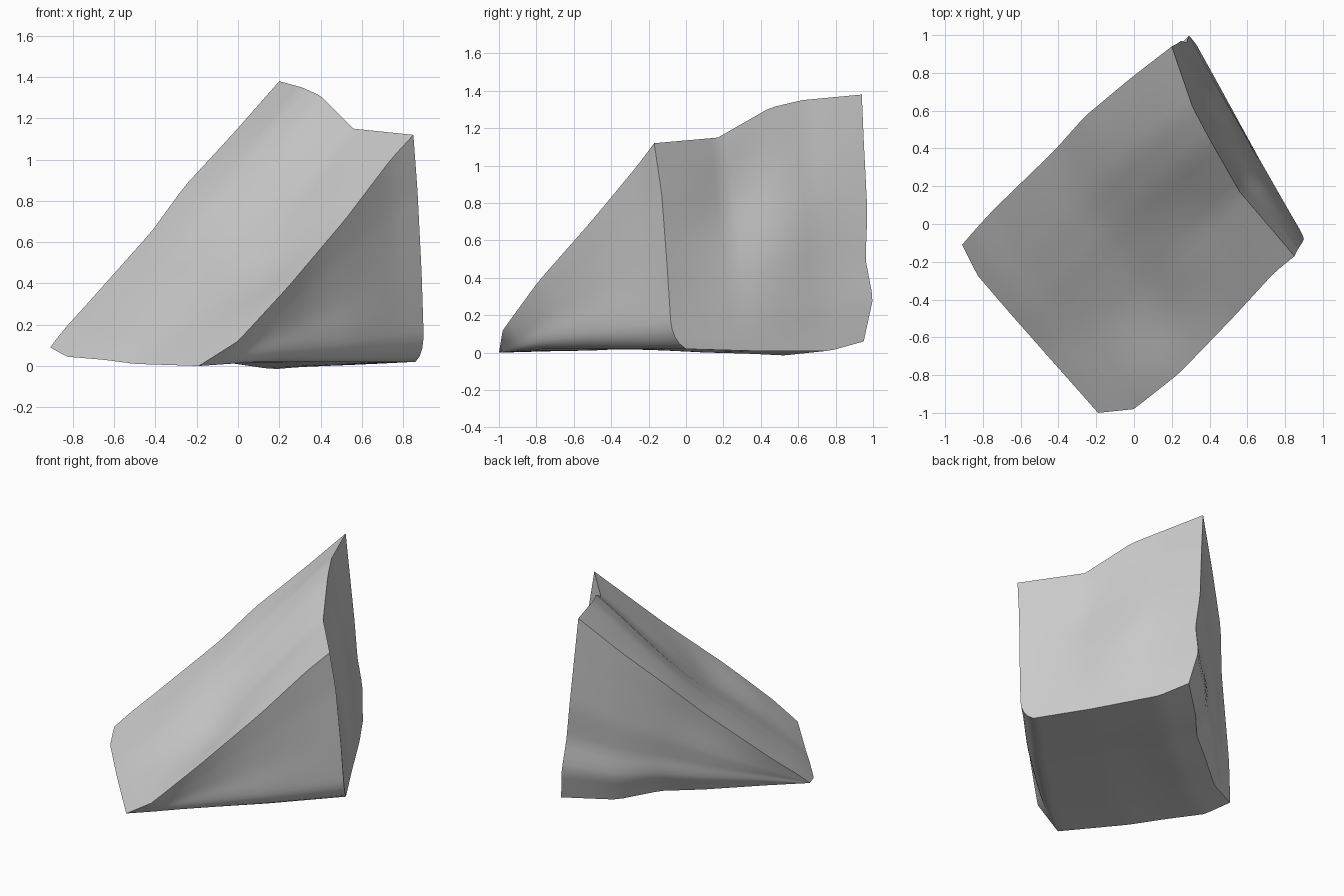
import bpy, bmesh, math
from mathutils import Vector

cube = bpy.data.objects.get("Cube")
if cube:
    bpy.data.objects.remove(cube)

STEPS = 24


def edge(*points):
    """Resample a hand-placed edge line at even spacing."""
    pts = [Vector(p) for p in points]
    lengths = [(b - a).length for a, b in zip(pts, pts[1:])]
    total = sum(lengths)
    result = []
    for i in range(STEPS + 1):
        d = total * i / STEPS
        k = 0
        while k < len(lengths) - 1 and d > lengths[k]:
            d -= lengths[k]
            k += 1
        result.append(pts[k].lerp(pts[k + 1], min(d / lengths[k], 1)))
    return result


# Shared corners of the wedge
toe_right = (-.19, -1, 0)
toe_left = (-.91, -.11, .09)
peak_right = (.85, -.17, 1.12)
peak_left = (.2, .94, 1.38)
heel_right = (.86, 0, .02)
heel_left = (.33, .95, .06)

# Edge lines between the corners
toe = edge(toe_right, (-.5, -.65, .01), (-.65, -.48, .03), (-.83, -.27, .045), toe_left)
ridge = edge(peak_right, (.56, .17, 1.15), (.4, .45, 1.31), (.31, .62, 1.35), peak_left)
slope_right = edge(toe_right, (0, -.98, .12), (.24, -.79, .38), (.52, -.5, .71),
                   (.74, -.26, 1), peak_right)
slope_left = edge(toe_left, (-.85, -.04, .17), (-.75, .07, .28), (-.42, .39, .65),
                  (-.26, .57, .87), (-.02, .77, 1.13), peak_left)
corner_right = edge(heel_right, (.89, -.05, .06), (.9, -.08, .14), (.89, -.1, .45),
                    (.87, -.13, .85), peak_right)
corner_left = edge(heel_left, (.29, 1, .29), (.28, .96, .5), (.25, .97, .75),
                   (.22, .95, 1.14), peak_left)
back_base = edge(heel_right, (.66, .35, .01), (.43, .77, .01), heel_left)
left_base = edge(toe_left, (-.65, .04, .06), (-.35, .3, .05), (-.13, .48, .05),
                 (.06, .7, .02), heel_left)
front_base = edge(toe_right, (.1, -.76, .02), (.5, -.38, .02), heel_right)
toe_right_point = [Vector(toe_right)] * (STEPS + 1)
toe_left_point = [Vector(toe_left)] * (STEPS + 1)

bm = bmesh.new()


def patch(low, high, start, end, push, bumps):
    """Fill four edge lines with a surface, with soft bumps (u, v, size, height)."""
    n = STEPS
    direction = Vector(push)
    grid = []
    for j in range(n + 1):
        v = j / n
        row = []
        for i in range(n + 1):
            u = i / n
            p = low[i].lerp(high[i], v) + start[j].lerp(end[j], u)
            p -= low[0].lerp(low[n], u).lerp(high[0].lerp(high[n], u), v)
            fade = min(1, 16 * u * (1 - u) * v * (1 - v))
            for bu, bv, size, height in bumps:
                falloff = math.exp(-((u - bu) ** 2 + (v - bv) ** 2) / size ** 2)
                p += direction * height * falloff * fade
            row.append(bm.verts.new(p))
        grid.append(row)
    for a, b in zip(grid, grid[1:]):
        for i in range(n):
            bm.faces.new((a[i], a[i + 1], b[i + 1], b[i]))


# Sloping top, gently hollowed
patch(toe, ridge, slope_right, slope_left, (-.46, -.45, .76),
      [(.15, .4, .2, -.06), (.4, .45, .25, -.02), (.6, .6, .25, -.035),
       (.4, .85, .18, -.02)])
# Back: hollow under the dip in the ridge, fuller below
patch(back_base, ridge, corner_right, corner_left, (.86, .5, 0),
      [(.55, .3, .3, .035), (.36, .78, .22, -.03), (.7, .6, .2, .01)])
# Front: rolls under along the base
patch(front_base, slope_right, toe_right_point, corner_right, (.7, -.7, 0),
      [(.3, .15, .2, .015), (.55, .15, .2, .015), (.8, .15, .2, .015)])
# Left side: rolls under along the base
patch(left_base, slope_left, toe_left_point, corner_left, (-.7, .7, 0),
      [(.75, .25, .2, .015), (.45, .25, .25, .025), (.5, .6, .2, .01)])
# Underside
patch(toe, back_base, front_base, left_base, (0, 0, 1),
      [(.5, .5, .5, .01), (.8, .2, .3, .015)])

# Weld the faces into one closed rock
bmesh.ops.remove_doubles(bm, verts=bm.verts, dist=.0005)
bmesh.ops.dissolve_degenerate(bm, edges=bm.edges, dist=.0005)
bmesh.ops.recalc_face_normals(bm, faces=bm.faces)

mesh = bpy.data.meshes.new("wedge_rock")
bm.to_mesh(mesh)
bm.free()
rock = bpy.data.objects.new("wedge_rock", mesh)
bpy.context.collection.objects.link(rock)

# Stone colour
stone = bpy.data.materials.new("grey_stone")
stone.use_nodes = True
colour = (.6, .6, .6, 1)
stone.diffuse_color = colour
stone.node_tree.nodes["Principled BSDF"].inputs["Base Color"].default_value = colour
mesh.materials.append(stone)

# Soft faces with crisp edges
bpy.ops.object.select_all(action='DESELECT')
rock.select_set(True)
bpy.context.view_layer.objects.active = rock
bpy.ops.object.shade_smooth_by_angle(angle=math.radians(40))
